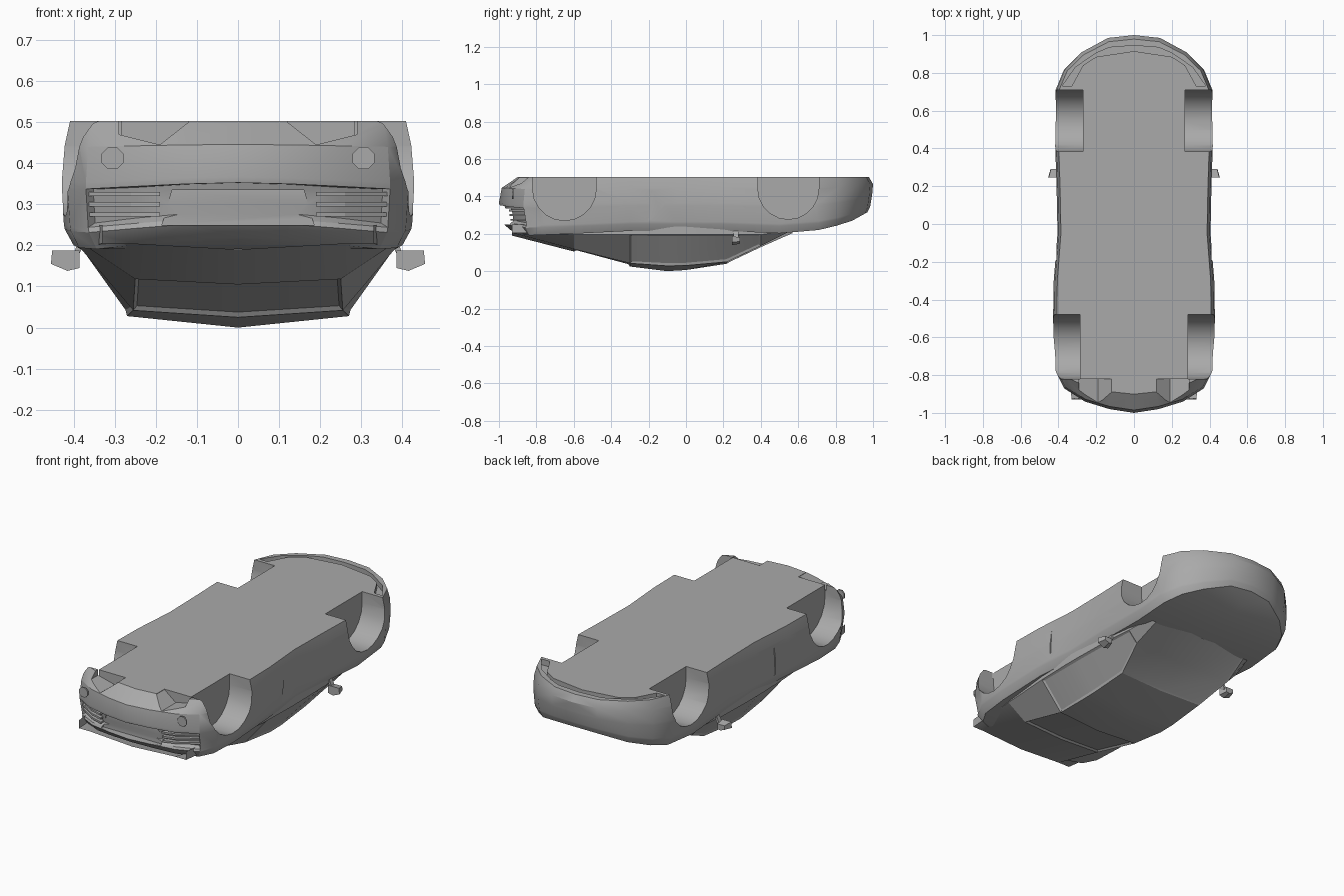
import bpy, bmesh, math
from mathutils import Vector

if "Cube" in bpy.data.objects:
    bpy.data.objects.remove(bpy.data.objects["Cube"])

grey = bpy.data.materials.new("body grey")
grey.use_nodes = True
COLOR = (0.4, 0.4, 0.4, 1)
grey.diffuse_color = COLOR
grey.node_tree.nodes["Principled BSDF"].inputs["Base Color"].default_value = COLOR


def finish(bm, name):
    bmesh.ops.recalc_face_normals(bm, faces=bm.faces)
    mesh = bpy.data.meshes.new(name)
    bm.to_mesh(mesh)
    bm.free()
    mesh.materials.append(grey)
    ob = bpy.data.objects.new(name, mesh)
    bpy.context.collection.objects.link(ob)
    return ob


def smooth(ob, angle=28):
    bpy.ops.object.select_all(action='DESELECT')
    ob.select_set(True)
    bpy.context.view_layer.objects.active = ob
    bpy.ops.object.shade_smooth_by_angle(angle=math.radians(angle))


def half_grid(rows):
    """Skin rows of points on the +x half, then mirror and weld them."""
    bm = bmesh.new()
    grid = [[bm.verts.new(p) for p in row] for row in rows]
    for a, b in zip(grid, grid[1:]):
        for i in range(len(a) - 1):
            bm.faces.new((a[i], a[i + 1], b[i + 1], b[i]))
    bmesh.ops.mirror(bm, geom=bm.verts[:] + bm.edges[:] + bm.faces[:], axis='X', merge_dist=0.0001)
    bmesh.ops.remove_doubles(bm, verts=bm.verts, dist=0.0005)
    bmesh.ops.recalc_face_normals(bm, faces=bm.faces)
    return bm


def prism(name, points, axis, lo, hi):
    """Extrude a flat polygon along an axis."""
    bm = bmesh.new()

    def place(p, d):
        q = list(p)
        q.insert("xyz".index(axis), d)
        return bm.verts.new(q)
    a = [place(p, lo) for p in points]
    b = [place(p, hi) for p in points]
    bm.faces.new(a)
    bm.faces.new(b)
    for i in range(len(a)):
        j = (i + 1) % len(a)
        bm.faces.new((a[i], a[j], b[j], b[i]))
    return finish(bm, name)


def cut(ob, cutter):
    mod = ob.modifiers.new("cut", 'BOOLEAN')
    mod.operation = 'DIFFERENCE'
    mod.solver = 'EXACT'
    mod.object = cutter
    cutter.hide_render = True
    bpy.context.view_layer.objects.active = ob
    bpy.ops.object.modifier_apply(modifier=mod.name)
    bpy.data.objects.remove(cutter)


def lerp_table(table, y):
    for (y0, z0), (y1, z1) in zip(table, table[1:]):
        if y >= y1:
            return z0 + (z1 - z0) * (y - y0) / (y1 - y0)
    return table[-1][1]


# Lower body: plan outline repeated from floor down to the belt
PLAN = [(1, 0), (.985, .14), (.91, .28), (.82, .37), (.71, .415), (.5, .42), (.2, .41), (-.05, .405),
        (-.3, .425), (-.6, .43), (-.78, .415), (-.87, .37), (-.94, .26), (-.98, .13), (-1, 0)]
BELT = [(1, .315), (.9, .265), (.75, .225), (.55, .2), (.2, .215), (-.3, .215), (-.6, .2), (-.9, .19), (-1, .22)]
# share of height, width scale, front reach, rear reach
LEVELS = [(0, .955, .93, .67), (.2, .985, 1, .95), (.48, 1, .985, 1), (.53, 1, .98, .99),
          (.83, .985, .95, .9), (.87, .98, .94, .93), (1, .93, .9, .8)]


def level_point(level, y, w):
    t, scale, front, rear = level
    reach = front if y > 0 else rear
    yy = math.copysign(.7 + (abs(y) - .7) * reach, y) if abs(y) > .7 else y
    return Vector((w * scale, yy, .502 + (lerp_table(BELT, y) - .502) * t))


rows = [[level_point(lv, y, w) for y, w in PLAN] for lv in LEVELS]
flat = Vector((0, 1, 1))
rows = [[p * flat for p in rows[0]]] + rows + [[p * flat for p in rows[-1]]]
bm = half_grid(rows)

# Recessed tail band
band = [f for f in bm.faces if f.calc_center_median().y < -.85 and abs(f.normal.z) < .75
        and .25 < f.calc_center_median().z < .35 and f.calc_area() > .003]
bmesh.ops.inset_region(bm, faces=band, thickness=.008, depth=-.025)
body = finish(bm, "lower_body")

# Wheel arches
for y, r, inner in ((-.65, .17, .285), (.547, .163, .27)):
    arc = [(y - r * math.cos(k * math.pi / 10), .44 - r * math.sin(k * math.pi / 10)) for k in range(11)]
    outline = [(y - r, .6)] + arc + [(y + r, .6)]
    for s in (-1, 1):
        cut(body, prism("arch_cutter", outline, 'x', s * inner, s * .6))

# Exhaust recesses, front lip groove and side intakes
for s in (-1, 1):
    cut(body, prism("exhaust_cutter", [(s * .11, .56), (s * .12, .5), (s * .19, .445), (s * .29, .47), (s * .29, .56)],
                    'y', -1.1, -.82))
    cut(body, prism("intake_cutter", [(-.2, .27), (.0, .27), (-.14, .43), (-.19, .43)], 'x', s * .41, s * .6))
groove = [(.38, .73), (.31, .83), (.2, .905), (.13, .935)]
inner = [(.2, .885), (.27, .84), (.33, .73)]
ring = groove + [(0, .945)] + [(-x, y) for x, y in groove[::-1]]
ring += [(-x, y) for x, y in inner[::-1]] + [(0, .915)] + inner
cut(body, prism("lip_cutter", ring, 'z', .47, .6))

# Number plate recess
cut(body, prism("plate_cutter", [(-.185, .25), (.185, .25), (.16, .335), (-.16, .335)], 'y', -1.1, -.925))
smooth(body)


# Tail lamp fins following the rear outline
def tail_y(x):
    rear = [(w, y) for y, w in PLAN[10:]]
    return lerp_table(rear, x)


xs = [.19, .26, .32, .365]
for s, side in ((1, "left"), (-1, "right")):
    for n in range(3):
        z = .275 + n * .025
        outer = [(s * x, tail_y(x) + .015 + (2 - n) * .004) for x in xs]
        back = [(x, y + .05) for x, y in outer[::-1]]
        prism(f"{side}_lamp_fin_{n + 1}", outer + back, 'z', z - .005, z + .005)
    # Octagonal exhaust outlet covers
    disc = [(s * .305 + .029 * math.cos((k + .5) * math.pi / 4), .412 + .029 * math.sin((k + .5) * math.pi / 4))
            for k in range(8)]
    prism(f"{side}_outlet", disc, 'y', -.93, -.922)

# Cabin: y, base half width, roof half width, roof edge height, centre height
CABIN = [(.57, .33, .3, .22, .2), (.4, .37, .315, .135, .125), (.22, .385, .265, .05, .04), (0, .39, .27, .03, .006),
         (-.1, .39, .27, .028, 0), (-.3, .385, .255, .042, .025), (-.6, .365, .25, .118, .105), (-.93, .33, .26, .205, .19)]
rows = [[(wb, y, .25), (wb, y, max(.195, zr)), (wr, y, zr), (0, y, zc)] for y, wb, wr, zr, zc in CABIN]
bm = half_grid(rows)


def pick(test):
    return [f for f in bm.faces if test(f.calc_center_median(), f.normal)]


# Side windows, rear window and windscreen as shallow insets
for s in (-1, 1):
    glass = pick(lambda c, n: c.x * s > .28 and -.28 < c.y < .35 and c.z < .17)
    bmesh.ops.inset_region(bm, faces=glass, thickness=.014, depth=-.006)
rear_glass = pick(lambda c, n: abs(c.x) < .2 and -.6 < c.y < -.35)
bmesh.ops.inset_region(bm, faces=rear_glass, thickness=.012, depth=-.01)
screen = pick(lambda c, n: abs(c.x) < .2 and .24 < c.y < .5)
bmesh.ops.inset_region(bm, faces=screen, thickness=.012, depth=-.003)
smooth(finish(bm, "cabin"), 20)

# Door mirrors: tapered head on a short arm
for s, side in ((1, "left"), (-1, "right")):
    head = [(s * x, z) for x, z in ((.385, .188), (.452, .188), (.455, .155), (.415, .138), (.385, .145))]
    ob = prism(f"{side}_mirror", head, 'y', .245, .29)
    for v in ob.data.vertices:
        if v.co.y > .27:
            v.co.x = s * .418 + (v.co.x - s * .418) * .65
            v.co.z = .165 + (v.co.z - .165) * .65
    prism(f"{side}_mirror_arm", [(s * .37, .215), (s * .385, .215), (s * .405, .17), (s * .39, .17)], 'y', .255, .28)
